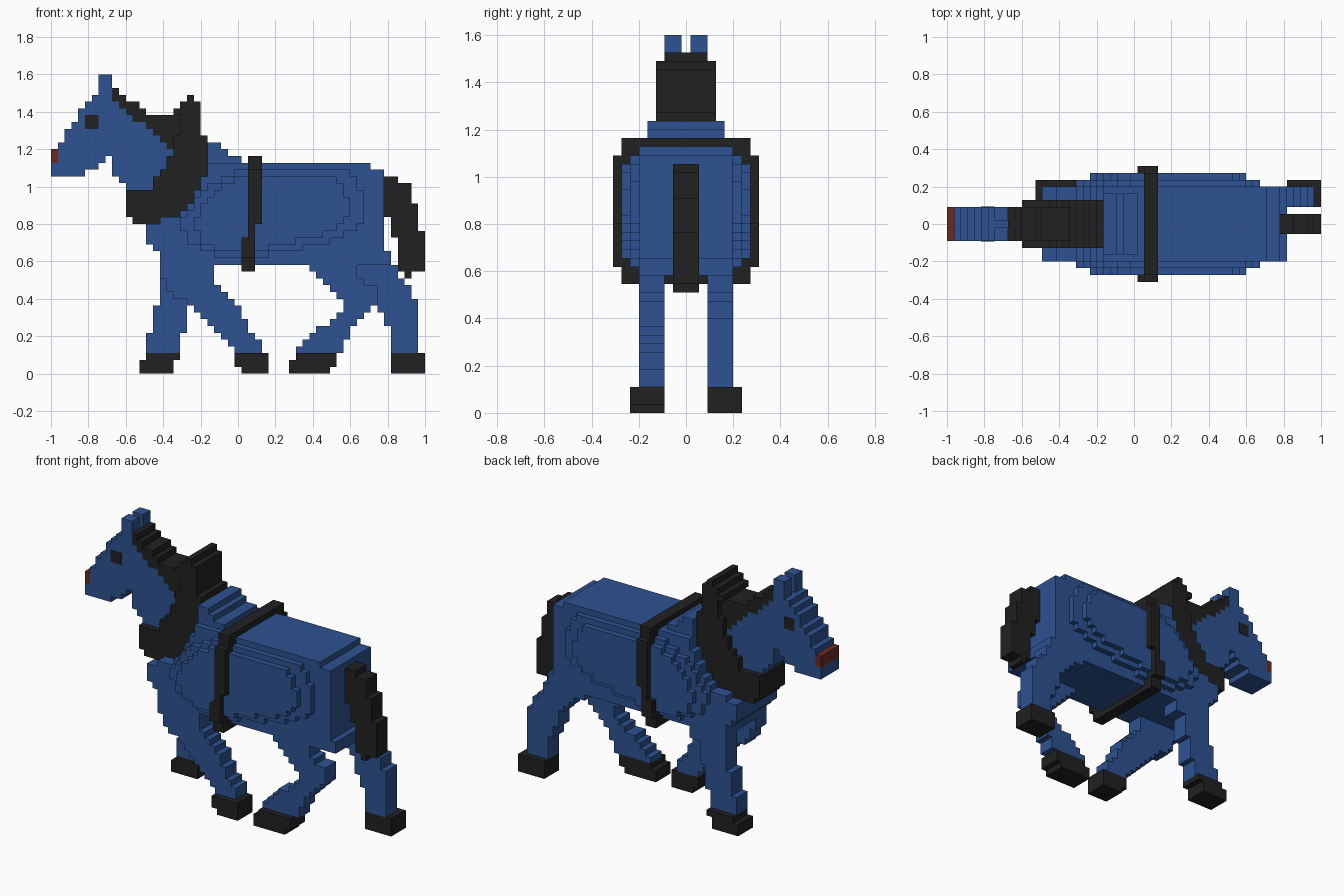
import bpy
import bmesh

cube = bpy.data.objects.get("Cube")
if cube:
    bpy.data.objects.remove(cube, do_unlink=True)

CELL = 2 / 55        # edge length of one block
HALF_LENGTH = 27.5   # half the model length in blocks


def material(name, color):
    mat = bpy.data.materials.new(name)
    mat.use_nodes = True
    mat.diffuse_color = color
    mat.node_tree.nodes["Principled BSDF"].inputs["Base Color"].default_value = color
    return mat


blue = material("coat_blue", (0.026, 0.084, 0.283, 1))
black = material("harness_black", (0.015, 0.015, 0.015, 1))
red = material("nose_red", (0.14, 0.023, 0.015, 1))


def stepped_outline(base, rows):
    """Closed outline around stacked block rows, each given as (start, end)."""
    rear, front = [], []
    for index, (start, end) in enumerate(rows):
        for side, x in ((rear, end), (front, start)):
            bottom, top = base + index, base + index + 1
            if side and side[-1][0] == x:
                side[-1] = (x, top)
            else:
                side += [(x, bottom), (x, top)]
    return rear + front[::-1]


def part(name, mat, base, rows, y_min, y_max):
    """Extrude a stepped side profile across the body, in block units."""
    bm = bmesh.new()
    verts = [bm.verts.new(((x - HALF_LENGTH) * CELL, y_min * CELL, z * CELL))
             for x, z in stepped_outline(base, rows)]
    face = bm.faces.new(verts)
    extruded = bmesh.ops.extrude_face_region(bm, geom=[face], use_keep_orig=True)
    moved = [g for g in extruded["geom"] if isinstance(g, bmesh.types.BMVert)]
    bmesh.ops.translate(bm, verts=moved, vec=(0, (y_max - y_min) * CELL, 0))
    bmesh.ops.recalc_face_normals(bm, faces=bm.faces)
    mesh = bpy.data.meshes.new(name)
    bm.to_mesh(mesh)
    bm.free()
    mesh.materials.append(mat)
    obj = bpy.data.objects.new(name, mesh)
    bpy.context.collection.objects.link(obj)
    return obj


def centred(name, mat, base, rows, half_width):
    return part(name, mat, base, rows, -half_width, half_width)


def paired(name, mat, base, rows, inner, outer):
    part("right_" + name, mat, base, rows, -outer, -inner)
    part("left_" + name, mat, base, rows, inner, outer)


# Trunk with two bulging flank layers and the withers
centred("body", blue, 16,
        [(16, 50)] * 2 + [(15, 49)] + [(14, 49)] * 3
        + [(16, 49), (19, 49), (20, 49)] + [(21, 49)] * 2
        + [(22, 49)] * 2 + [(23, 49), (23, 47)], 5.5)
centred("flank_lower_layer", blue, 17,
        [(24, 32), (22, 37), (20, 41), (20, 43), (19, 45), (19, 46), (20, 46),
         (21, 46), (21, 46), (22, 46), (23, 45), (25, 45), (27, 44)], 6.5)
centred("flank_upper_layer", blue, 18,
        [(24, 32), (22, 36), (22, 40), (21, 42), (21, 43), (22, 44), (22, 44),
         (23, 44), (24, 43), (25, 43), (27, 42)], 7.5)
centred("withers", blue, 31, [(23, 28), (23, 26), (23, 25)], 4.5)

# Head, muzzle, nose, ears and eyes
centred("head", blue, 27,
        [(11, 15), (10, 15), (9, 16), (9, 17), (9, 17), (1, 18), (1, 17),
         (2, 16), (2, 15), (3, 14), (4, 12), (4, 11), (5, 10), (6, 9)], 2.5)
centred("lower_muzzle", blue, 29, [(0, 5), (0, 7), (1, 8)], 2.5)
centred("nose", red, 31, [(0, 1)] * 2, 2.5)
paired("ear", blue, 41, [(7, 9)] * 3, 0.5, 2.5)
paired("eye", black, 36, [(5, 7)] * 2, 2.5, 2.6)

# Mane and neck collar
centred("mane", black, 33,
        [(17, 18), (16, 18), (15, 19), (14, 19), (12, 19),
         (11, 14), (10, 13), (9, 11), (9, 10)], 2.5)
centred("collar", black, 22,
        [(12, 16), (11, 19), (11, 20), (11, 21), (11, 21), (15, 22), (15, 22),
         (16, 23), (17, 23), (17, 23), (18, 23), (18, 23), (18, 23)]
        + [(19, 22)] * 3 + [(18, 22), (19, 22), (20, 21)], 3.5)

# Girth strap: wide sides, slightly narrower top and bottom
centred("girth_bottom", black, 15, [(28, 30)] * 2, 7.5)
centred("girth_sides", black, 17,
        [(28, 30)] * 3 + [(29, 30)] * 2 + [(29, 31)] * 8, 8.5)
centred("girth_top", black, 30, [(29, 31)] * 2, 7.5)

# Tail
centred("tail", black, 14,
        [(52, 53)] + [(51, 55)] * 5 + [(50, 55)] + [(50, 54)] * 2
        + [(49, 54)] * 2 + [(49, 53)] * 3 + [(49, 51)], 1.5)

# Striding legs: side sign, leg rows from hoof to trunk, hoof rows
legs = {
    "right_front": (-1,
        [(27, 31), (26, 31), (25, 30), (24, 29), (23, 29), (22, 28), (21, 28),
         (20, 27), (18, 26), (17, 25), (17, 24), (16, 24), (16, 24)],
        [(28, 32), (27, 32), (27, 32)]),
    "left_front": (1,
        [(14, 19)] * 3 + [(15, 20)] * 4 + [(16, 21)] * 4 + [(16, 23)] * 2,
        [(13, 18), (13, 18), (14, 19)]),
    "right_hind": (-1,
        [(36, 43), (37, 43), (38, 44), (39, 44), (41, 45), (42, 46), (43, 47),
         (43, 48), (42, 48), (41, 48), (40, 46), (39, 45), (38, 45)],
        [(35, 41), (35, 42), (36, 42)]),
    "left_hind": (1,
        [(50, 54)] * 4 + [(49, 54)] * 2 + [(48, 54)] * 2
        + [(48, 53), (47, 53), (46, 52), (45, 51), (43, 51)],
        [(50, 55)] * 3),
}
for name, (side, leg_rows, hoof_rows) in legs.items():
    for suffix, mat, base, rows, outer in (("_leg", blue, 3, leg_rows, 5.5),
                                           ("_hoof", black, 0, hoof_rows, 6.5)):
        y_min, y_max = sorted((side * 2.5, side * outer))
        part(name + suffix, mat, base, rows, y_min, y_max)
